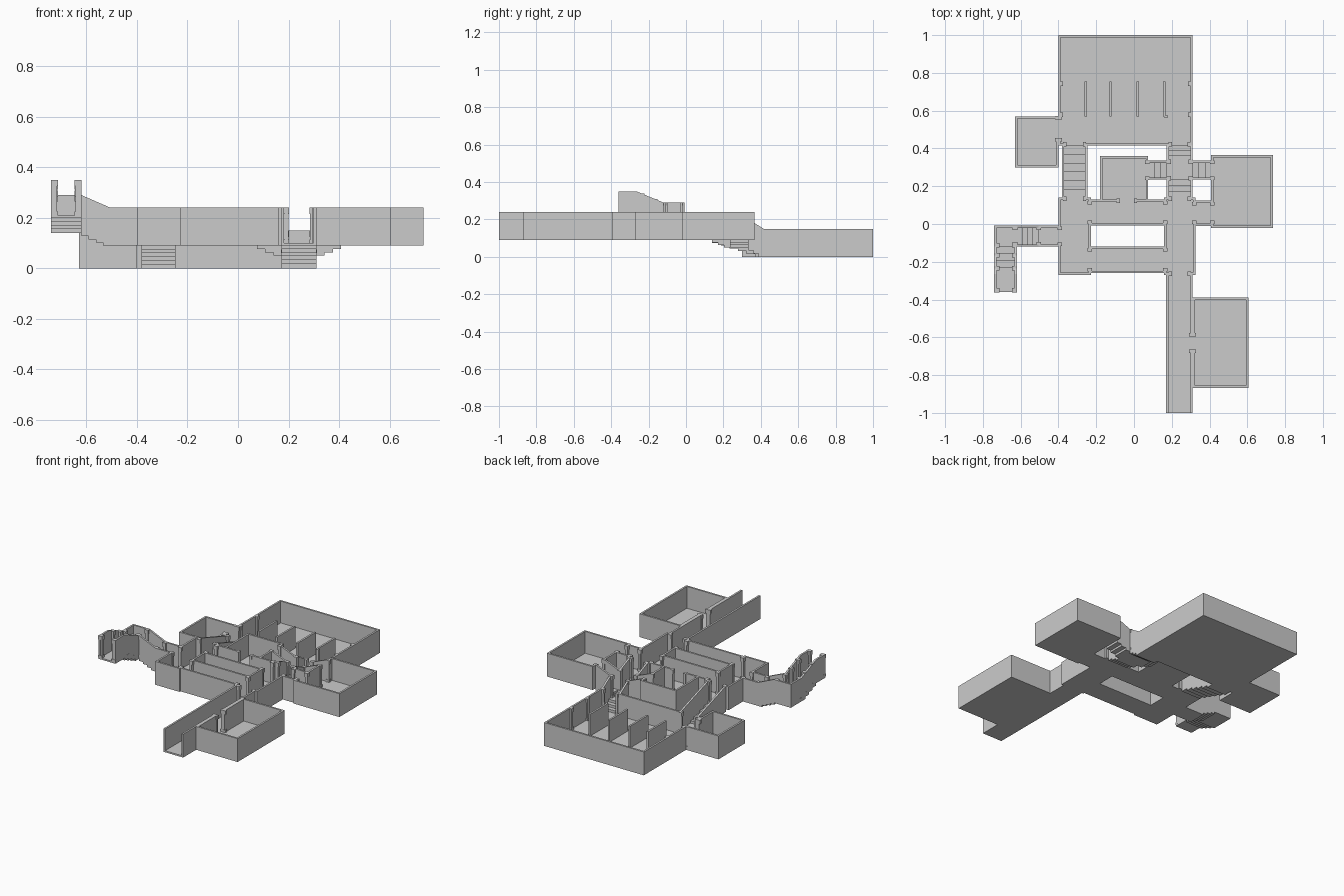
import bpy, bmesh

if "Cube" in bpy.data.objects:
    bpy.data.objects.remove(bpy.data.objects["Cube"])

T, H, F = 0.012, 0.15, 0.010      # wall thickness, wall height, floor thickness
parts = {}


def prism(name, x0, x1, y0, y1, za, zb, h, axis='x'):
    """Box whose base slopes from za to zb along the axis."""
    bm = parts.setdefault(name, bmesh.new())
    v = []
    for dz in (0, h):
        for x, y, end in ((x0, y0, 0), (x1, y0, axis == 'x'),
                          (x1, y1, 1), (x0, y1, axis == 'y')):
            v.append(bm.verts.new((x, y, (zb if end else za) + dz)))
    for f in ((3, 2, 1, 0), (4, 5, 6, 7), (0, 1, 5, 4),
              (1, 2, 6, 5), (2, 3, 7, 6), (3, 0, 4, 7)):
        bm.faces.new([v[i] for i in f])


def box(name, x0, x1, y0, y1, z0, z1):
    prism(name, x0, x1, y0, y1, z0, z0, z1 - z0)


def pillar(x, y, z, w=0.012, d=0.012):
    """Door jamb with base and cap."""
    for a, b, k in ((F, 0.025, 1), (0.025, 0.125, 0.75), (0.125, H, 1)):
        box("door_pillars", x - w * k, x + w * k, y - d * k, y + d * k, z + a, z + b)


def room(name, x0, x1, y0, y1, z, jambs=True, **sides):
    """Floor with four walls; each side takes a list of gaps or 'open'."""
    box(name + "_floor", x0, x1, y0, y1, z, z + F)
    for s in "WESN":
        gaps = sides.get(s, [])
        if gaps == 'open':
            continue
        vert = s in "WE"
        lo, hi = (y0, y1) if vert else (x0, x1)
        c0 = {'W': x0, 'E': x1 - T, 'S': y0, 'N': y1 - T}[s]
        cuts = [lo] + [v for g in gaps for v in g] + [hi]
        for a, b in zip(cuts[::2], cuts[1::2]):
            if vert:
                box(name + "_walls", c0, c0 + T, a, b, z, z + H)
            else:
                box(name + "_walls", a, b, c0, c0 + T, z, z + H)
        if jambs:
            for a, b in gaps:
                for p in (a - 0.008, b + 0.008):
                    if vert:
                        pillar(c0 + T / 2, p, z, 0.012, 0.009)
                    else:
                        pillar(p, c0 + T / 2, z, 0.009, 0.012)


def stairs(name, x0, x1, y0, y1, za, zb, axis, n):
    """Stepped flight with sloping side walls."""
    for i in range(n):
        t0, t1 = i / n, (i + 1) / n
        z0, z1 = za + (zb - za) * t0, za + (zb - za) * t1
        lo, hi = min(z0, z1), max(z0, z1) + F
        if axis == 'x':
            box(name + "_steps", x0 + (x1 - x0) * t0, x0 + (x1 - x0) * t1, y0, y1, lo, hi)
        else:
            box(name + "_steps", x0, x1, y0 + (y1 - y0) * t0, y0 + (y1 - y0) * t1, lo, hi)
    for k in (0, 1):
        if axis == 'x':
            c = y1 - T if k else y0
            prism(name + "_walls", x0, x1, c, c + T, za, zb, H, 'x')
        else:
            c = x1 - T if k else x0
            prism(name + "_walls", c, c + T, y0, y1, za, zb, H, 'y')


U, M, V, TOP = 0.09, 0.05, 0.14, 0.20     # base levels above the lower floor
left, right = (-0.358, -0.27), (0.2, 0.285)

# Lower level: great hall with stalls, and side chamber
room("hall", -0.4, 0.31, 0.415, 1.0, 0, S=[left, right], W=[(0.455, 0.555)])
for x in (-0.255, -0.125, 0.02, 0.16):
    box("stall_partitions", x - 0.006, x + 0.006, 0.57, 0.755, 0, H)
box("stall_partitions", 0.16, 0.18, 0.563, 0.575, 0, H)
for x in (-0.388, 0.298):
    for y in (0.578, 0.742):
        pillar(x, y, 0)
room("side_chamber", -0.63, -0.4, 0.3, 0.57, 0, E=[(0.455, 0.555)])

# Upper level: ring of corridors
room("west_corridor", -0.4, -0.228, -0.27, 0.14, U,
     W=[(-0.1, -0.03)], N=[left], E=[(-0.235, -0.145), (0.018, 0.105)])
room("east_corridor", 0.16, 0.325, -0.27, 0.14, U,
     N=[right], S=[right], W=[(-0.235, -0.145), (0.018, 0.105)], E=[(0.018, 0.1)])
room("south_passage", -0.228, 0.16, -0.26, -0.12, U, W='open', E='open')
room("north_passage", -0.228, 0.16, -0.008, 0.13, U, W='open', E='open',
     N=[(-0.075, 0.0)])

# Rooms of the upper level
room("central_room", -0.18, 0.075, 0.118, 0.36, U, S=[(-0.075, 0.0)],
     E=[(0.25, 0.318)])
room("east_link", 0.325, 0.41, -0.01, 0.125, U, W='open', E='open')
room("east_room", 0.408, 0.735, -0.02, 0.365, U, W=[(0.018, 0.1), (0.25, 0.318)])
room("entry_corridor", 0.17, 0.31, -1.0, -0.265, U, N='open', S='open',
     E=[(-0.665, -0.595)])
room("south_room", 0.31, 0.605, -0.868, -0.39, U, W=[(-0.665, -0.595)])

# Flights between the levels, with the crossing landing
stairs("left_flight", -0.382, -0.247, 0.14, 0.415, U, 0, 'y', 6)
stairs("right_upper_flight", 0.173, 0.31, 0.14, 0.235, U, M, 'y', 3)
room("crossing", 0.173, 0.31, 0.235, 0.335, M, W='open', E='open', N='open', S='open')
stairs("right_lower_flight", 0.173, 0.31, 0.335, 0.415, M, 0, 'y', 3)
stairs("central_room_flight", 0.075, 0.173, 0.235, 0.335, U, M, 'x', 3)
stairs("east_room_flight", 0.31, 0.408, 0.235, 0.335, M, U, 'x', 3)
for x in (0.183, 0.3):
    for y in (0.241, 0.329):
        pillar(x, y, M)

# West stairway climbing around a corner to the upper exit
room("west_link", -0.505, -0.4, -0.12, -0.008, U, W='open', E='open')
stairs("west_flight", -0.62, -0.505, -0.12, -0.008, V, U, 'x', 4)
room("corner_landing", -0.74, -0.62, -0.12, -0.008, V, E='open', S='open')
stairs("exit_flight", -0.74, -0.62, -0.265, -0.12, TOP, V, 'y', 4)
room("exit_platform", -0.74, -0.62, -0.36, -0.265, TOP, N='open', S='open')
for x in (-0.727, -0.633):
    for y, z in ((-0.35, TOP), (-0.235, 0.188), (-0.165, 0.159), (-0.112, V)):
        pillar(x, y, z, 0.014)
for y in (-0.108, -0.02):
    for x, z in ((-0.63, V), (-0.505, U)):
        pillar(x, y, z)

# Turn the collected geometry into objects
for name, bm in parts.items():
    bmesh.ops.recalc_face_normals(bm, faces=bm.faces)
    me = bpy.data.meshes.new(name)
    bm.to_mesh(me)
    bm.free()
    bpy.context.collection.objects.link(bpy.data.objects.new(name, me))
